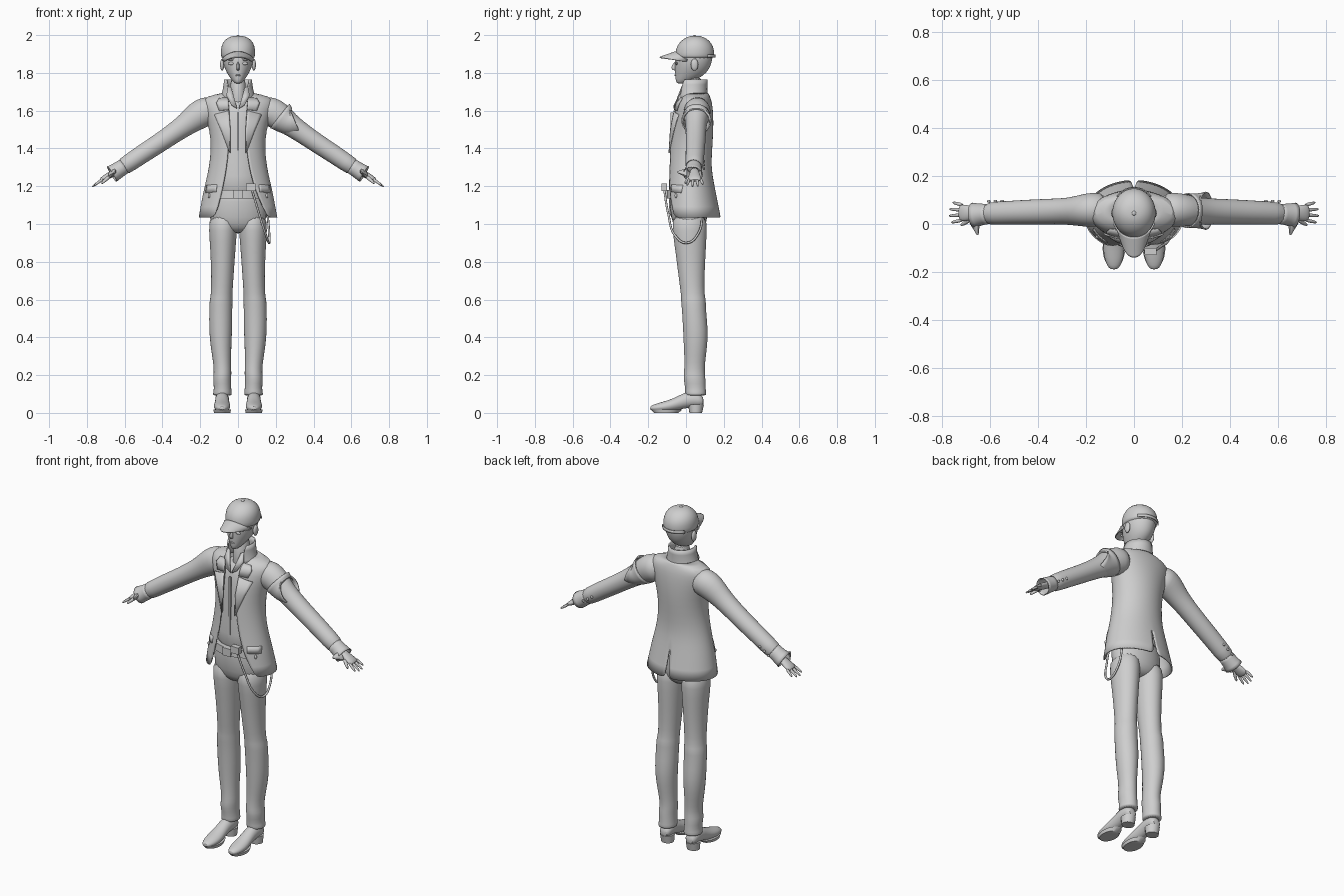
import bpy, bmesh, math
from mathutils import Vector

cube = bpy.data.objects.get("Cube")
if cube:
    bpy.data.objects.remove(cube)

grey = bpy.data.materials.new("light_grey")
grey.use_nodes = True
COLOR = (0.62, 0.62, 0.62, 1)
grey.diffuse_color = COLOR
grey.node_tree.nodes["Principled BSDF"].inputs["Base Color"].default_value = COLOR


def finish(name, bm, sub=0, thick=0, angle=45):
    """Turn a bmesh into a smooth-shaded object with optional thickness and subdivision."""
    bmesh.ops.remove_doubles(bm, verts=bm.verts, dist=0.0004)
    bmesh.ops.recalc_face_normals(bm, faces=bm.faces)
    mesh = bpy.data.meshes.new(name)
    bm.to_mesh(mesh)
    bm.free()
    ob = bpy.data.objects.new(name, mesh)
    bpy.context.collection.objects.link(ob)
    mesh.materials.append(grey)
    bpy.ops.object.select_all(action='DESELECT')
    ob.select_set(True)
    bpy.context.view_layer.objects.active = ob
    bpy.ops.object.shade_smooth_by_angle(angle=math.radians(angle))
    if sub:
        ob.modifiers.new("smooth", 'SUBSURF').levels = sub
        ob.modifiers["smooth"].render_levels = sub
    if thick:
        mod = ob.modifiers.new("cloth", 'SOLIDIFY')
        mod.thickness, mod.offset = thick, 0
    return ob


def skin(bm, rows, closed=False):
    """Join rows of points with quads."""
    rows = [[bm.verts.new(p) for p in row] for row in rows]
    n = len(rows[0])
    for a, b in zip(rows, rows[1:]):
        for i in range(n if closed else n - 1):
            j = (i + 1) % n
            bm.faces.new((a[i], a[j], b[j], b[i]))
    return rows


def loft(name, rings, n=16, cap=True, sub=1, thick=0):
    """Rings are (centre, u radius vector, v radius vector)."""
    bm = bmesh.new()
    turn = [2 * math.pi * i / n for i in range(n)]
    rows = skin(bm, [[Vector(c) + Vector(u) * math.cos(t) + Vector(v) * math.sin(t)
                      for t in turn] for c, u, v in rings], True)
    if cap:
        bm.faces.new(rows[0])
        bm.faces.new(rows[-1])
    return finish(name, bm, sub, thick)


def level(z, rx, yf, yb, x=0):
    """Horizontal ring between front and back y."""
    return ((x, (yf + yb) / 2, z), (rx, 0, 0), (0, (yb - yf) / 2, 0))


def limb(name, data, **kw):
    """Tube along an arm-like path of (x, y, z, y radius, other radius)."""
    pts = [Vector(d[:3]) for d in data]
    rings = []
    for i, d in enumerate(data):
        tan = (pts[min(i + 1, len(pts) - 1)] - pts[max(i - 1, 0)]).normalized()
        u = tan.cross(Vector((0, 1, 0))).normalized()
        rings.append((pts[i], u * d[4], tan.cross(u).normalized() * d[3]))
    return loft(name, rings, **kw)


def open_shell(name, rings, thick, n=14):
    """Garment open in front; rings are (z, rx, yf, yb, right edge, left edge, vent)."""
    bm = bmesh.new()
    for s in (-1, 1):
        rows = []
        for z, rx, yf, yb, er, el, vent in rings:
            a = math.asin((er if s < 0 else el) / rx)
            row = []
            for i in range(n + 1):
                t = a + (math.pi - a) * i / n
                x = s * (rx * math.sin(t) + (vent if i == n else 0))
                row.append((x, (yf + yb) / 2 - (yb - yf) / 2 * math.cos(t), z))
            rows.append(row)
        skin(bm, rows)
    return finish(name, bm, 1, thick)


def ball(name, pos, scale, seg=16):
    bm = bmesh.new()
    bmesh.ops.create_uvsphere(bm, u_segments=seg, v_segments=seg // 2, radius=1)
    for v in bm.verts:
        v.co = Vector(pos) + v.co * Vector(scale)
    return finish(name, bm)


def box(name, pos, size):
    bm = bmesh.new()
    bmesh.ops.create_cube(bm, size=1)
    for v in bm.verts:
        v.co = Vector(pos) + v.co * Vector(size)
    return finish(name, bm, angle=30)


# Jacket
JACKET = [(1.035, .205, -.112, .18, .12, .155, .012), (1.15, .185, -.106, .157, .09, .105, .006),
          (1.22, .168, -.098, .143, .075, .08, 0), (1.3, .15, -.092, .13, .06, .06, 0),
          (1.4, .138, -.087, .135, .05, .045, 0), (1.5, .147, -.08, .142, .045, .04, 0),
          (1.58, .172, -.066, .141, .045, .045, 0), (1.64, .19, -.048, .135, .05, .05, 0),
          (1.672, .172, -.022, .125, .055, .055, 0), (1.69, .08, -.018, .115, .06, .06, 0)]
open_shell("jacket", JACKET, .008)
open_shell("collar", [(1.66, .092, -.045, .112, .055, .055, 0), (1.71, .076, -.042, .108, .05, .05, 0),
                      (1.765, .07, -.045, .11, .058, .058, 0)], .008)


def front_y(x, z):
    """Depth of the jacket front at a point."""
    for a, b in zip(JACKET, JACKET[1:]):
        if a[0] <= z <= b[0]:
            f = (z - a[0]) / (b[0] - a[0])
            rx, yf, yb = (a[k] + (b[k] - a[k]) * f for k in (1, 2, 3))
            return (yf + yb) / 2 - (yb - yf) / 2 * math.sqrt(max(0, 1 - (x / rx) ** 2))


def plate(name, outer, inner, lift=.006, cuts=5):
    """Thin strip laid on the jacket front between two (x, z) edges."""
    bm = bmesh.new()
    rows = []
    for (x0, z0), (x1, z1) in zip(outer, inner):
        mix = [(x0 + (x1 - x0) * i / cuts, z0 + (z1 - z0) * i / cuts) for i in range(cuts + 1)]
        rows.append([(x, front_y(x, z) - lift, z) for x, z in mix])
    skin(bm, rows)
    return finish(name, bm, 0, .006)


for s, side in ((-1, "right"), (1, "left")):
    def m(*pts):
        return [(s * x, z) for x, z in pts]
    plate(side + "_lapel", m((.125, 1.58), (.09, 1.5), (.045, 1.38)),
          m((.048, 1.6), (.04, 1.5), (.04, 1.375)))
    plate(side + "_upper_lapel", m((.1, 1.665), (.115, 1.64), (.1, 1.6)),
          m((.052, 1.67), (.05, 1.64), (.048, 1.605)))
    plate(side + "_pocket_flap", m((.165, 1.205), (.17, 1.165)), m((.11, 1.21), (.115, 1.17)), .004)
    ball(side + "_pocket_button", (s * .153, front_y(.153, 1.15) - .005, 1.15), (.007, .007, .012))

# Shirt, shirt collar and neck
loft("shirt", [level(1.13, .14, -.088, .11), level(1.25, .13, -.083, .11), level(1.4, .122, -.074, .12),
               level(1.52, .13, -.066, .12), level(1.6, .13, -.05, .12), level(1.66, .08, -.03, .1)], 24)
loft("neck", [level(1.6, .05, -.03, .09), level(1.7, .042, -.015, .085), level(1.79, .042, -.01, .09)])
for s, side in ((-1, "right"), (1, "left")):
    bm = bmesh.new()
    skin(bm, [[(s * .052, -.02, 1.73), (s * .062, -.035, 1.68), (s * .035, -.062, 1.63)],
              [(s * .035, -.022, 1.72), (s * .02, -.045, 1.665), (s * .004, -.064, 1.61)]])
    finish(side + "_shirt_collar", bm, 0, .006)
box("shirt_placket", (0, -.075, 1.4), (.012, .012, .38)).rotation_euler = (0, 0, 0)

# Trousers, belt and hip chain
loft("hips", [level(1.2, .13, -.09, .105), level(1.12, .148, -.088, .115),
              level(1.03, .156, -.08, .115), level(.975, .13, -.06, .1), level(.95, .06, -.02, .06)], 24)
loft("belt", [level(1.135, .148, -.101, .115), level(1.18, .142, -.099, .11)], 32, sub=0)
box("belt_buckle", (0, -.102, 1.158), (.05, .012, .045))
tag = box("hip_tag", (.068, -.115, 1.195), (.05, .03, .04))
curve = bpy.data.curves.new("hip_chain", 'CURVE')
curve.dimensions, curve.bevel_depth, curve.bevel_resolution = '3D', .006, 2
spline = curve.splines.new('BEZIER')
path = [(.075, -.115, 1.18), (.11, -.095, 1.06), (.15, -.055, .935), (.165, .005, .9),
        (.165, .065, .95), (.155, .09, 1.07)]
spline.bezier_points.add(len(path) - 1)
for bp, co in zip(spline.bezier_points, path):
    bp.co = co
    bp.handle_left_type = bp.handle_right_type = 'AUTO'
curve.materials.append(grey)
bpy.context.collection.objects.link(bpy.data.objects.new("hip_chain", curve))

# Legs and shoes: rings are (z, inner x, outer x, front y, back y)
LEG = [(1.06, .0, .152, -.075, .11), (.97, .004, .156, -.074, .112), (.85, .014, .146, -.056, .105),
       (.72, .023, .142, -.04, .098), (.62, .03, .144, -.026, .098), (.6, .028, .151, -.028, .107),
       (.55, .03, .153, -.022, .105), (.44, .03, .154, -.016, .118), (.35, .035, .146, -.012, .113),
       (.26, .037, .13, -.008, .1), (.21, .034, .128, -.012, .1), (.18, .036, .134, -.014, .104),
       (.13, .036, .126, -.004, .104), (.1, .032, .134, -.006, .108), (.09, .034, .132, -.002, .106)]
SHOE = [(.095, .035, .08, .024), (.07, .03, .11, .038), (.01, .028, .118, .037), (-.04, .014, .09, .038),
        (-.09, .004, .068, .046), (-.14, .004, .055, .042), (-.175, .008, .043, .028), (-.19, .016, .034, .014)]
for s, side in ((-1, "right"), (1, "left")):
    loft(side + "_leg", [level(z, (b - a) / 2, yf, yb, s * (a + b) / 2) for z, a, b, yf, yb in LEG], 20)
    loft(side + "_shoe", [((s * .084, y, (lo + hi) / 2), (w, 0, 0), (0, 0, (hi - lo) / 2))
                          for y, lo, hi, w in SHOE])
    loft(side + "_heel", [level(0, .036, .018, .085, s * .084), level(.045, .039, .01, .095, s * .084)], sub=0)
    loft(side + "_sole", [level(0, .043, -.17, -.04, s * .084), level(.018, .047, -.184, -.02, s * .084)], 24, sub=0)

# Arms, cuffs and hands
for s, side in ((-1, "right"), (1, "left")):
    def arm(name, data, **kw):
        return limb(side + name, [(s * d[0],) + d[1:] for d in data], **kw)
    arm("_sleeve", [(.11, .06, 1.605, .068, .07), (.17, .06, 1.598, .073, .08), (.215, .056, 1.573, .068, .077),
                    (.27, .053, 1.53, .056, .06), (.35, .052, 1.474, .054, .053), (.44, .05, 1.413, .052, .051),
                    (.5, .048, 1.375, .05, .05), (.57, .045, 1.327, .049, .048), (.63, .042, 1.288, .046, .046)], n=20)
    arm("_cuff", [(.6, .042, 1.308, .04, .04), (.64, .04, 1.281, .043, .042), (.668, .036, 1.264, .052, .046)],
        cap=False, thick=.005)
    loft(side + "_cuff_point", [((s * .665, .005, 1.27), (s * .022, 0, -.015), (.004 * s, 0, .02)),
                                ((s * .652, -.045, 1.275), (s * .004, 0, -.003), (0, 0, .004))], 8, sub=0)
    arm("_palm", [(.63, .045, 1.288, .024, .022), (.668, .045, 1.265, .026, .018), (.7, .046, 1.247, .036, .017),
                  (.722, .047, 1.234, .035, .013), (.73, .047, 1.229, .028, .007)], n=14)
    for k, reach in enumerate((.042, .052, .05, .036)):
        y = .018 + .02 * k
        fan = .008 * (k - 1.5)
        arm("_finger_%d" % (k + 1), [(.712, y, 1.24, .009, .009), (.72 + reach * .5, y + fan * .6, 1.234 - reach * .35, .008, .008),
                                     (.722 + reach, y + fan, 1.232 - reach * .7, .005, .005)], n=8)
    arm("_thumb", [(.675, .028, 1.258, .012, .012), (.702, .005, 1.232, .01, .01),
                   (.725, -.006, 1.212, .006, .006)], n=8)
    for k in range(3):
        ball(side + "_sleeve_button_%d" % (k + 1), (s * (.55 + .028 * k), .095, 1.332 - .019 * k), (.008, .006, .008), 8)

# Armband with flared edge on the left upper arm
limb("armband", [(.222, .056, 1.572, .071, .08), (.25, .055, 1.55, .07, .071), (.275, .055, 1.537, .071, .071),
                 (.3, .055, 1.548, .078, .078)], n=20, cap=False, thick=.006)

# Head and face
loft("head", [level(1.742, .016, -.05, -.015), level(1.765, .036, -.056, .06), level(1.8, .06, -.058, .112),
              level(1.84, .078, -.06, .132), level(1.88, .084, -.06, .143), level(1.93, .084, -.052, .143)], 24)
loft("nose", [level(1.86, .006, -.064, -.05), level(1.825, .011, -.084, -.045), level(1.812, .01, -.07, -.045)], 8)
ball("mouth", (0, -.057, 1.787), (.016, .005, .004))
for s, side in ((-1, "right"), (1, "left")):
    ball(side + "_eye", (s * .036, -.05, 1.85), (.016, .005, .008))
    ball(side + "_brow", (s * .038, -.05, 1.869), (.019, .005, .003))
    ball(side + "_ear", (s * .084, .045, 1.843), (.011, .02, .032))

# Cap with arched brim, button and back strap
loft("cap", [level(1.872, .089, -.056, .148), level(1.89, .091, -.058, .15), level(1.925, .092, -.055, .15),
             level(1.957, .084, -.04, .137), level(1.985, .06, -.008, .108), level(1.997, .025, .025, .07)], 24)
ball("cap_button", (0, .045, 1.994), (.01, .01, .006))
bm = bmesh.new()
rows = []
for j in range(6):
    v = j / 5
    row = []
    for i in range(15):
        u = i / 7 - 1
        curve_in = math.sqrt(max(0, 1 - (.92 * u) ** 2))
        row.append((u * (.088 - .016 * v), .045 - .1 * curve_in - .085 * v * (1 - abs(u) ** 2.5),
                    1.912 - .04 * u * u - .03 * v * (1 - .6 * u * u)))
    rows.append(row)
skin(bm, rows)
finish("cap_brim", bm, 1, .006)
bm = bmesh.new()
arc = [math.radians(-50 + 10 * i) for i in range(11)]
skin(bm, [[(.094 * math.sin(t), .046 + .107 * math.cos(t), z) for t in arc] for z in (1.882, 1.898)])
finish("cap_strap", bm, 0, .005)
